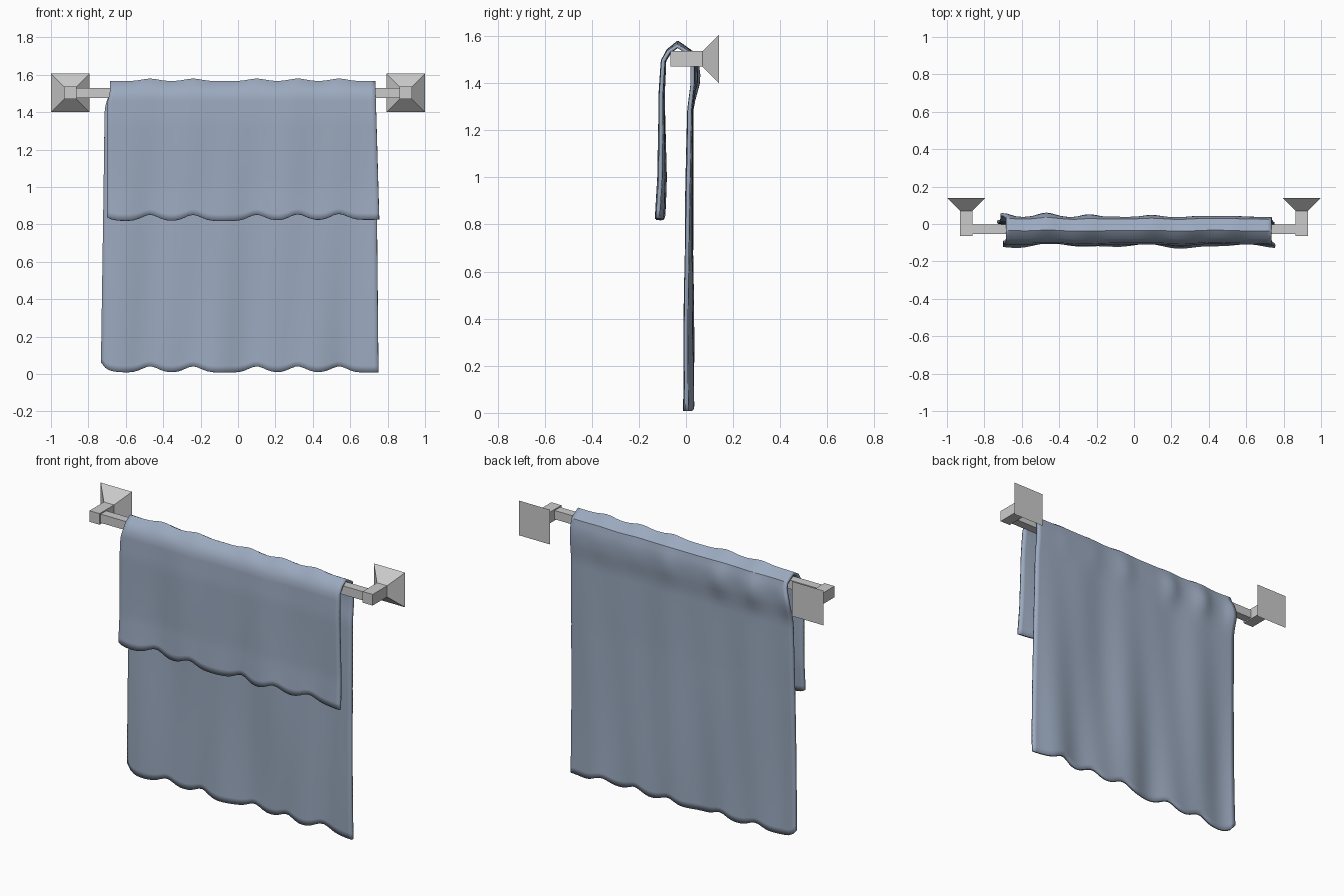
import bpy, bmesh, math

if "Cube" in bpy.data.objects:
    bpy.data.objects.remove(bpy.data.objects["Cube"])

def make_object(name, bm):
    bmesh.ops.recalc_face_normals(bm, faces=bm.faces)
    mesh = bpy.data.meshes.new(name)
    bm.to_mesh(mesh)
    bm.free()
    ob = bpy.data.objects.new(name, mesh)
    bpy.context.collection.objects.link(ob)
    return ob

def box(name, center, size, front_scale=1.0):
    """Box whose front (-y) face may be shrunk to make a frustum."""
    bm = bmesh.new()
    bmesh.ops.create_cube(bm, size=1)
    for v in bm.verts:
        k = front_scale if v.co.y < 0 else 1.0
        v.co = (center[0] + v.co.x * size[0] * k,
                center[1] + v.co.y * size[1],
                center[2] + v.co.z * size[2] * k)
    return make_object(name, bm)

# Rail, with an arm and a flared wall plate at each end
Z = 1.503
box("rail", (0, -0.028, Z), (1.74, 0.052, 0.052))
for side, s in (("left", -1), ("right", 1)):
    box(side + "_arm", (s * 0.897, 0.004, Z), (0.066, 0.138, 0.066))
    box(side + "_wall_plate", (s * 0.897, 0.105, Z), (0.206, 0.07, 0.206), 0.32)

def bump(x, center, width):
    return math.exp(-((x - center) / width) ** 2)

def folds(x):
    """Soft vertical folds that shape the hems, the crest and the back."""
    return sum(bump(x, c, 0.06) for c in (-0.47, -0.24, 0.1, 0.32, 0.54))

def ripple(x, z):
    return (0.5 * math.sin(13 * x + 1.1 * z) + 0.3 * math.sin(23 * x - 1.7 * z + 1)
            + 0.2 * math.sin(5 * x + 4 * z))

# Towel side profile (y, z): up the front, over the rail, down the back
front = [(-0.110, 0.818), (-0.102, 1.0), (-0.103, 1.35), (-0.095, 1.495), (-0.072, 1.535)]
back = [(-0.036, 1.562), (0.020, 1.525), (0.030, 1.47), (0.030, 1.40),
        (0.018, 1.29), (0.013, 0.9), (0.012, 0.008)]

def resample(points, step=0.035):
    rows = []
    for (y0, z0), (y1, z1) in zip(points, points[1:]):
        n = max(2, round(math.hypot(y1 - y0, z1 - z0) / step))
        rows += [(y0 + (y1 - y0) * i / n, z0 + (z1 - z0) * i / n) for i in range(n)]
    return rows + [points[-1]]

def towel_point(y, z, t, is_back):
    drop = max(0, 1.5 - z)
    # Side edges: the back half spreads a little further left
    spread = min(1, drop / 0.1) if is_back else 0
    left = -0.685 - 0.015 * min(1, drop / 0.05) - spread * (0.012 + 0.013 * drop)
    right = 0.736 + (0.01 * drop if is_back else 0.028 * drop)
    x = left + (right - left) * t
    # Hems and crest rise at the folds
    hem = bump(z, 0.0 if is_back else 0.81, 0.09)
    crest = bump(z, 1.57, 0.035)
    dz = 0.033 * hem * folds(x) + crest * (0.014 * folds(x) - 0.004)
    if is_back:
        dz += 0.055 * hem * math.exp(-(x - left) / 0.03)
    else:
        dz += 0.02 * hem * math.exp(-(x - left) / 0.03) + 0.01 * hem * max(0, x)
    # Ripples grow toward the hems; the upper back bulges behind the rail
    dy = (0.004 + (0.010 if is_back else 0.018) * drop) * ripple(x, z)
    if is_back:
        fade = bump(z, 1.43, 0.09) * (0.65 - 0.45 * math.tanh(4 * x))
        dy += 0.019 * fade * (folds(x) + bump(x, -0.70, 0.05))
    return x, y + dy, z + dz

COLS = 60
bm = bmesh.new()
rows = [(y, z, False) for y, z in resample(front)] + [(y, z, True) for y, z in resample(back)]
grid = [[bm.verts.new(towel_point(y, z, c / COLS, b)) for c in range(COLS + 1)]
        for y, z, b in rows]
for r0, r1 in zip(grid, grid[1:]):
    for c in range(COLS):
        bm.faces.new((r0[c], r0[c + 1], r1[c + 1], r1[c]))
towel = make_object("towel", bm)
solid = towel.modifiers.new("thickness", "SOLIDIFY")
solid.thickness = 0.016
solid.offset = 0

# Blue cloth, smooth shaded
cloth = bpy.data.materials.new("blue_cloth")
cloth.diffuse_color = (0.33, 0.40, 0.52, 1)
cloth.use_nodes = True
cloth.node_tree.nodes["Principled BSDF"].inputs["Base Color"].default_value = cloth.diffuse_color
towel.data.materials.append(cloth)
bpy.ops.object.select_all(action="DESELECT")
towel.select_set(True)
bpy.context.view_layer.objects.active = towel
bpy.ops.object.shade_smooth_by_angle(angle=math.radians(35))
